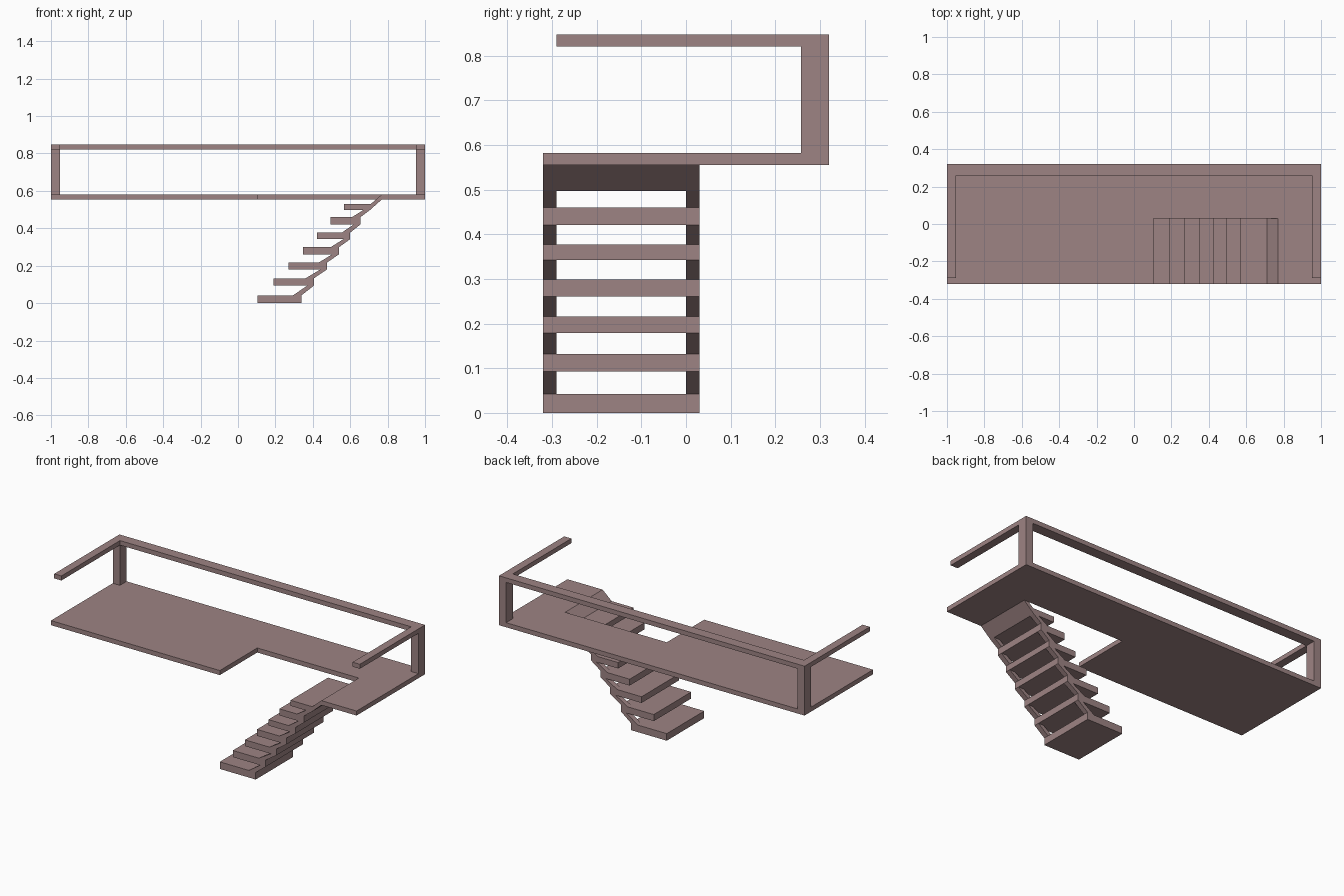
import bpy, bmesh

if "Cube" in bpy.data.objects:
    bpy.data.objects.remove(bpy.data.objects["Cube"])

mat = bpy.data.materials.new("brown_paint")
mat.diffuse_color = (0.34, 0.23, 0.23, 1)
mat.use_nodes = True
mat.node_tree.nodes["Principled BSDF"].inputs["Base Color"].default_value = mat.diffuse_color


def prism(name, pts, lo, hi, axis):
    """Extrude a profile: axis 'z' takes (x, y) points, axis 'y' takes (x, z) points."""
    bm = bmesh.new()
    place = (lambda p: (p[0], p[1], lo)) if axis == "z" else (lambda p: (p[0], lo, p[1]))
    face = bm.faces.new([bm.verts.new(place(p)) for p in pts])
    ext = bmesh.ops.extrude_face_region(bm, geom=[face])
    verts = [v for v in ext["geom"] if isinstance(v, bmesh.types.BMVert)]
    d = hi - lo
    bmesh.ops.translate(bm, verts=verts, vec=(0, 0, d) if axis == "z" else (0, d, 0))
    bmesh.ops.recalc_face_normals(bm, faces=bm.faces)
    me = bpy.data.meshes.new(name)
    bm.to_mesh(me)
    bm.free()
    me.materials.append(mat)
    ob = bpy.data.objects.new(name, me)
    bpy.context.collection.objects.link(ob)
    return ob


Y0, Y1 = -0.32, 0.32          # platform depth
S1 = 0.03                     # inner side of the stairs
Z0, Z1 = 0.555, 0.582         # platform slab
R0, R1 = 0.82, 0.847          # hand rail
W, D = 0.047, 0.062           # rail widths

# Platform with stairwell notch
prism("platform", [(-1, Y0), (0.105, Y0), (0.105, S1), (0.77, S1), (0.77, Y0),
                   (1, Y0), (1, Y1), (-1, Y1)], Z0, Z1, "z")

# U-shaped hand rail
prism("hand_rail", [(-1, -0.29), (-1 + W, -0.29), (-1 + W, Y1 - D), (1 - W, Y1 - D),
                    (1 - W, -0.29), (1, -0.29), (1, Y1), (-1, Y1)], R0, R1, "z")

# Rear corner posts
for side, s in (("left", -1), ("right", 1)):
    a, b = s, s * (1 - W)
    prism(side + "_post", [(a, Y1 - D), (b, Y1 - D), (b, Y1), (a, Y1)], Z1, R0, "z")

# Treads: front x, back x, bottom z, top z
treads = [(0.105, 0.34, 0.0, 0.042), (0.19, 0.405, 0.093, 0.132),
          (0.27, 0.475, 0.179, 0.216), (0.348, 0.54, 0.261, 0.299),
          (0.423, 0.60, 0.342, 0.377), (0.495, 0.655, 0.421, 0.46),
          (0.568, 0.705, 0.497, 0.53)]
for i, (x0, x1, z0, z1) in enumerate(treads):
    prism(f"tread_{i + 1}", [(x0, z0), (x1, z0), (x1, z1), (x0, z1)], Y0, S1, "y")

# Sloping stringer pieces linking each tread to the next, on both sides
for i, (a, b) in enumerate(zip(treads, treads[1:])):
    prof = [(a[1] - 0.045, a[3]), (a[1], a[3]), (b[1], b[2]), (b[1] - 0.036, b[2])]
    for side, y in (("front", Y0), ("back", S1 - 0.03)):
        prism(f"{side}_stringer_{i + 1}", prof, y, y + 0.03, "y")

# Full-width sloping panel joining the top tread to the platform
prism("top_panel", [(0.705, 0.497), (0.77, Z0), (0.77, Z1), (0.71, 0.53), (0.705, 0.53)],
      Y0, S1, "y")
